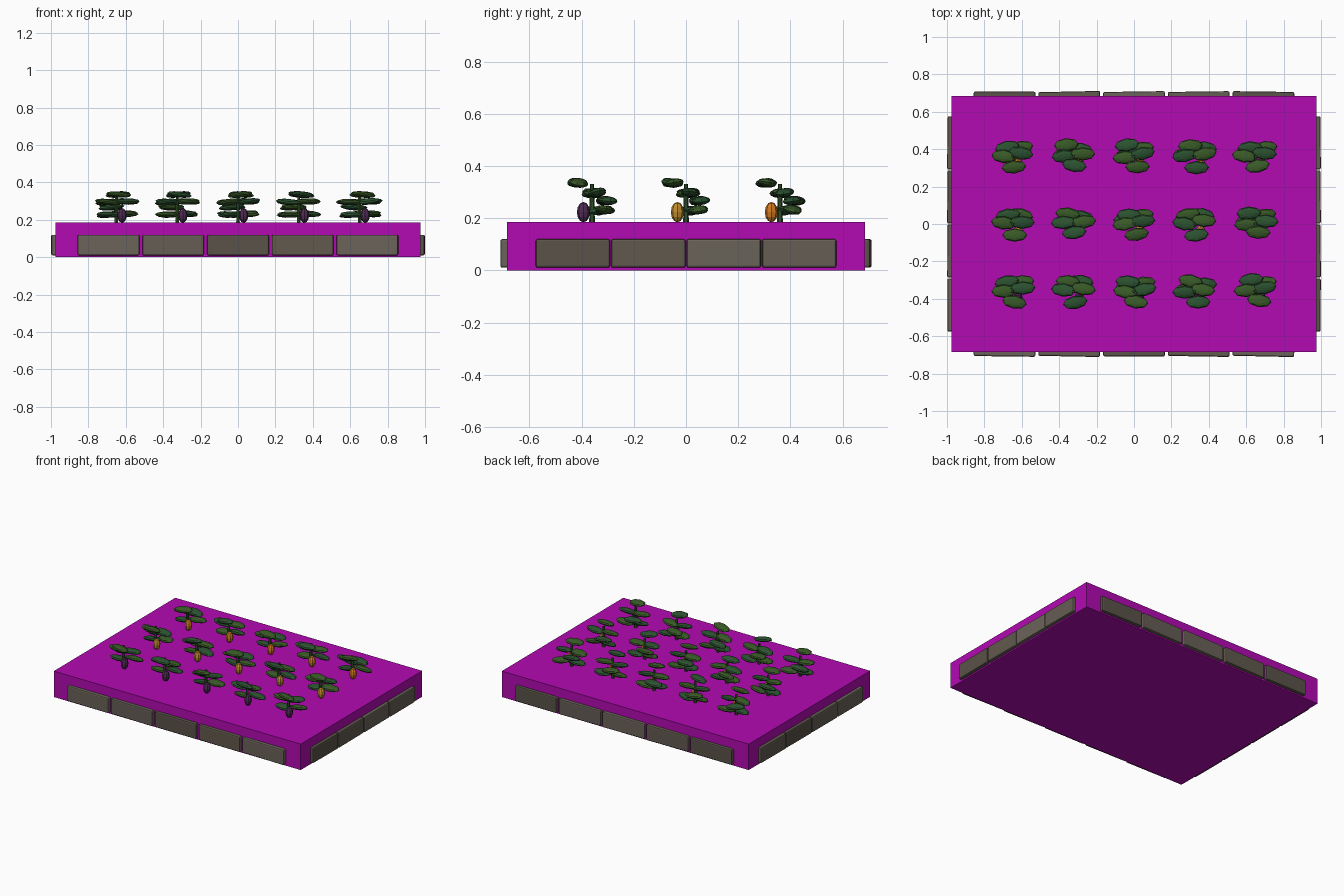
import bpy, bmesh, math, random
from mathutils import Matrix, Euler

if "Cube" in bpy.data.objects:
    bpy.data.objects.remove(bpy.data.objects["Cube"])

random.seed(4)

def material(name, rgb):
    m = bpy.data.materials.new(name)
    m.diffuse_color = (*rgb, 1)
    m.use_nodes = True
    m.node_tree.nodes["Principled BSDF"].inputs["Base Color"].default_value = m.diffuse_color
    return m

SOIL = material("soil", (0.45, 0.003, 0.45))
STONES = [material(f"stone_{i}", c) for i, c in enumerate(
    [(0.13, 0.11, 0.09), (0.10, 0.085, 0.065), (0.12, 0.10, 0.075), (0.145, 0.125, 0.10)])]
LEAVES = [material("leaf_dark", (0.025, 0.085, 0.03)), material("leaf_light", (0.04, 0.10, 0.02))]
STEM = material("stem_green", (0.03, 0.08, 0.02))
FRUITS = [material("aubergine_purple", (0.08, 0.025, 0.09)),
          material("squash_yellow", (0.55, 0.27, 0.03)),
          material("pepper_orange", (0.65, 0.20, 0.015))]

def finish(name, bm, mats):
    me = bpy.data.meshes.new(name)
    bm.to_mesh(me)
    bm.free()
    for m in mats:
        me.materials.append(m)
    ob = bpy.data.objects.new(name, me)
    bpy.context.collection.objects.link(ob)
    return ob

def box(name, loc, size, mat, yaw=0, bevel=0):
    bm = bmesh.new()
    bmesh.ops.create_cube(bm, size=1, matrix=Matrix.Diagonal((*size, 1)))
    ob = finish(name, bm, [mat])
    ob.location = loc
    ob.rotation_euler.z = yaw
    if bevel:
        mod = ob.modifiers.new("Bevel", 'BEVEL')
        mod.width = bevel
        mod.segments = 2
    return ob

def blob(bm, loc, radii, rot, mat_index, seg=8, rings=6):
    mat = Matrix.LocRotScale(loc, Euler(rot), radii)
    verts = bmesh.ops.create_uvsphere(bm, u_segments=seg, v_segments=rings,
                                      radius=1, matrix=mat)["verts"]
    for f in {f for v in verts for f in v.link_faces}:
        f.material_index = mat_index

# Raised soil bed
box("soil_bed", (0, 0, 0.0925), (1.95, 1.37, 0.185), SOIL)

# Stone edging on the long and short sides
for side, label in ((-1, "front"), (1, "back")):
    for i in range(5):
        box(f"{label}_stone_{i}", ((i - 2) * 0.346, side * 0.678, 0.065), (0.33, 0.06, 0.11),
            STONES[(i + side) % 4], random.uniform(-0.025, 0.025), 0.008)
for side, label in ((-1, "left"), (1, "right")):
    for i in range(4):
        box(f"{label}_stone_{i}", (side * 0.968, (i - 1.5) * 0.289, 0.065), (0.06, 0.284, 0.11),
            STONES[(i + side) % 4], random.uniform(-0.01, 0.01), 0.008)

# Leaf positions around each stem, from bottom to top
LEAF_POS = [(-0.045, 0.01, 0.228), (0.045, 0.045, 0.232), (-0.03, 0.055, 0.267),
            (-0.053, 0.0, 0.295), (0.05, 0.012, 0.298), (0.012, -0.052, 0.335)]

# Vegetable plants: one crop per row
for r, y in enumerate((-0.36, 0, 0.36)):
    for c in range(5):
        x = (c - 2) * 0.325
        # stem
        bm = bmesh.new()
        bmesh.ops.create_cone(bm, cap_ends=True, segments=6, radius1=0.011, radius2=0.008,
                              depth=0.15, matrix=Matrix.Translation((0, 0, 0.255)))
        finish(f"stem_{r}_{c}", bm, [STEM]).location = (x, y, 0)
        # leaves
        bm = bmesh.new()
        for i, (lx, ly, lz) in enumerate(LEAF_POS):
            j = lambda a: random.uniform(-a, a)
            blob(bm, (lx + j(0.008), ly + j(0.008), lz), (0.067, 0.036, 0.016),
                 (j(0.2), j(0.15), j(0.2)), (i + c) % 2)
        finish(f"leaves_{r}_{c}", bm, LEAVES).location = (x, y, 0)
        # fruit
        bm = bmesh.new()
        blob(bm, (0.03, -0.033, 0.223), (0.025, 0.025, 0.039), (0, 0, 0), 0)
        finish(f"fruit_{r}_{c}", bm, [FRUITS[r]]).location = (x, y, 0)
